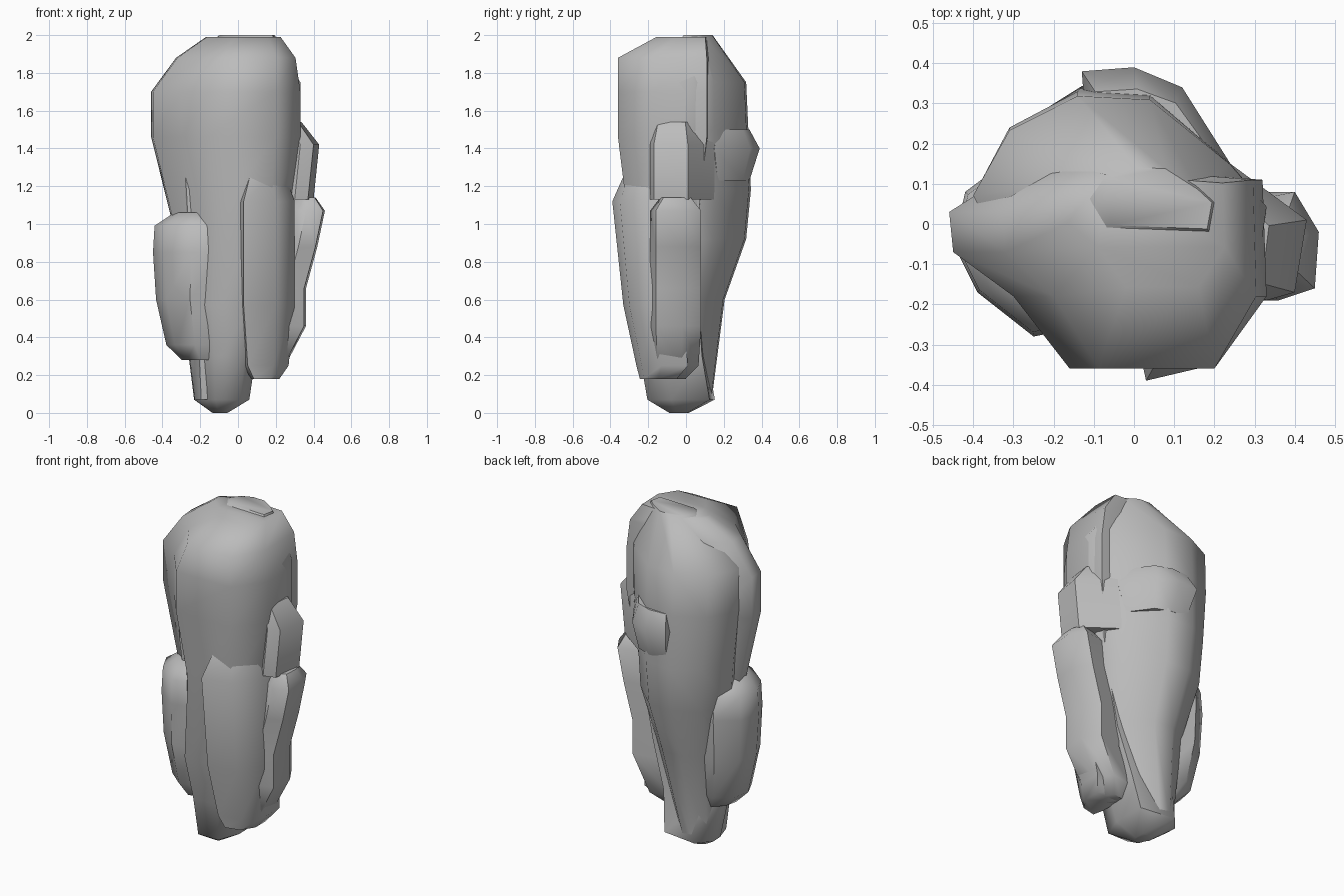
import bpy, bmesh, math
from mathutils import Vector

cube = bpy.data.objects.get("Cube")
if cube:
    bpy.data.objects.remove(cube, do_unlink=True)

stone = bpy.data.materials.new("grey_stone")
stone.use_nodes = True
grey = (0.5, 0.5, 0.5, 1)
stone.diffuse_color = grey
stone.node_tree.nodes["Principled BSDF"].inputs["Base Color"].default_value = grey


def stage(bm, outline, height, width=1, depth=1, right=0, back=0):
    """Add the outline at a height, scaled about its middle and moved sideways."""
    points = [Vector(point) for point in outline]
    middle = sum(points, Vector((0, 0))) / len(points)
    verts = []
    for point in points:
        offset = point - middle
        x = middle.x + offset.x * width + right
        y = middle.y + offset.y * depth + back
        verts.append(bm.verts.new((x, y, height)))
    return verts


def boulder(name, outline, stages, sharp=50):
    """Loft one outline through its stages, from the bottom up."""
    bm = bmesh.new()
    loops = [stage(bm, outline, **settings) for settings in stages]
    for low, high in zip(loops, loops[1:]):
        for i in range(len(low)):
            bm.faces.new((low[i - 1], low[i], high[i], high[i - 1]))
    bm.faces.new(loops[0][::-1])
    bm.faces.new(loops[-1])
    bmesh.ops.recalc_face_normals(bm, faces=bm.faces)
    mesh = bpy.data.meshes.new(name)
    bm.to_mesh(mesh)
    bm.free()
    mesh.materials.append(stone)
    obj = bpy.data.objects.new(name, mesh)
    bpy.context.collection.objects.link(obj)
    bpy.ops.object.select_all(action="DESELECT")
    obj.select_set(True)
    bpy.context.view_layer.objects.active = obj
    bpy.ops.object.shade_smooth_by_angle(angle=math.radians(sharp))


# Tall front column, swelling into the head
boulder("front_column",
        [(-.46, .03), (-.45, -.07), (-.3, -.18), (-.16, -.36),
         (.2, -.36), (.33, -.18), (.32, .11), (-.27, .15)],
        [dict(height=0, width=.1, depth=.2, back=.07),
         dict(height=.07, width=.37, depth=.7, back=.08),
         dict(height=.3, width=.45, depth=.7, back=.04),
         dict(height=.57, width=.65, depth=.8),
         dict(height=1.05, width=.8, depth=.8, right=.03),
         dict(height=1.46),
         dict(height=1.7),
         dict(height=1.88, width=.8, right=.06),
         dict(height=1.99, width=.5, depth=.55, right=.11, back=.09)],
        sharp=65)

# Tall back column, leaning forward to the top
boulder("back_column",
        [(-.4, .07), (-.31, .24), (-.14, .33), (.04, .32),
         (.24, .15), (.33, .04), (.3, -.18), (-.3, -.15)],
        [dict(height=.07, width=.35, depth=.5, right=-.07, back=-.08),
         dict(height=.6, width=.7, depth=.8, back=-.08),
         dict(height=.92, width=.85, depth=.95),
         dict(height=1.18, width=.9, depth=1.06),
         dict(height=1.5),
         dict(height=1.75, depth=.95),
         dict(height=2, width=.4, depth=.3, right=.08, back=-.03)],
        sharp=55)

# Ledges on the back and right
boulder("back_ledge",
        [(-.13, .38), (0, .39), (.12, .34), (.24, .15), (.1, 0), (-.1, 0)],
        [dict(height=1.23, width=.8, depth=.7),
         dict(height=1.4),
         dict(height=1.5, width=.8, depth=.7)])
boulder("right_ledge",
        [(.43, .01), (.4, -.17), (.33, -.19), (.2, -.1), (.24, .15)],
        [dict(height=1.13, right=-.03),
         dict(height=1.42),
         dict(height=1.54, width=.6, depth=.8, right=-.05)])

# Lower boulders on the left, front and right
boulder("left_boulder",
        [(-.45, -.05), (-.39, -.17), (-.25, -.28), (-.1, -.25),
         (-.1, .12), (-.3, .17), (-.42, .08)],
        [dict(height=.28, width=.5, depth=.6, right=.07),
         dict(height=.36, width=.75, depth=.8, right=.03),
         dict(height=.6, width=.9, depth=.95),
         dict(height=.85),
         dict(height=.99, width=.95, depth=.95),
         dict(height=1.06, width=.5, depth=.6, right=.03)])
boulder("front_boulder",
        [(.03, -.39), (.2, -.35), (.3, -.2), (.3, 0), (0, 0), (0, -.25)],
        [dict(height=.18, width=.5, depth=.5, back=.05),
         dict(height=.25, width=.8, depth=.7, back=.07),
         dict(height=.57, depth=.8, back=.02),
         dict(height=1.12),
         dict(height=1.25, width=.7, depth=.7)],
        sharp=60)
boulder("right_slab",
        [(.46, -.02), (.45, -.16), (.36, -.19), (.25, -.1),
         (.25, .05), (.4, .08)],
        [dict(height=.18, width=.4, depth=.4, right=-.24),
         dict(height=.25, width=.9, depth=.9, right=-.2),
         dict(height=.46, right=-.1),
         dict(height=.66, right=-.1),
         dict(height=.88, right=-.04),
         dict(height=1.07),
         dict(height=1.14, width=.5, depth=.6)])
